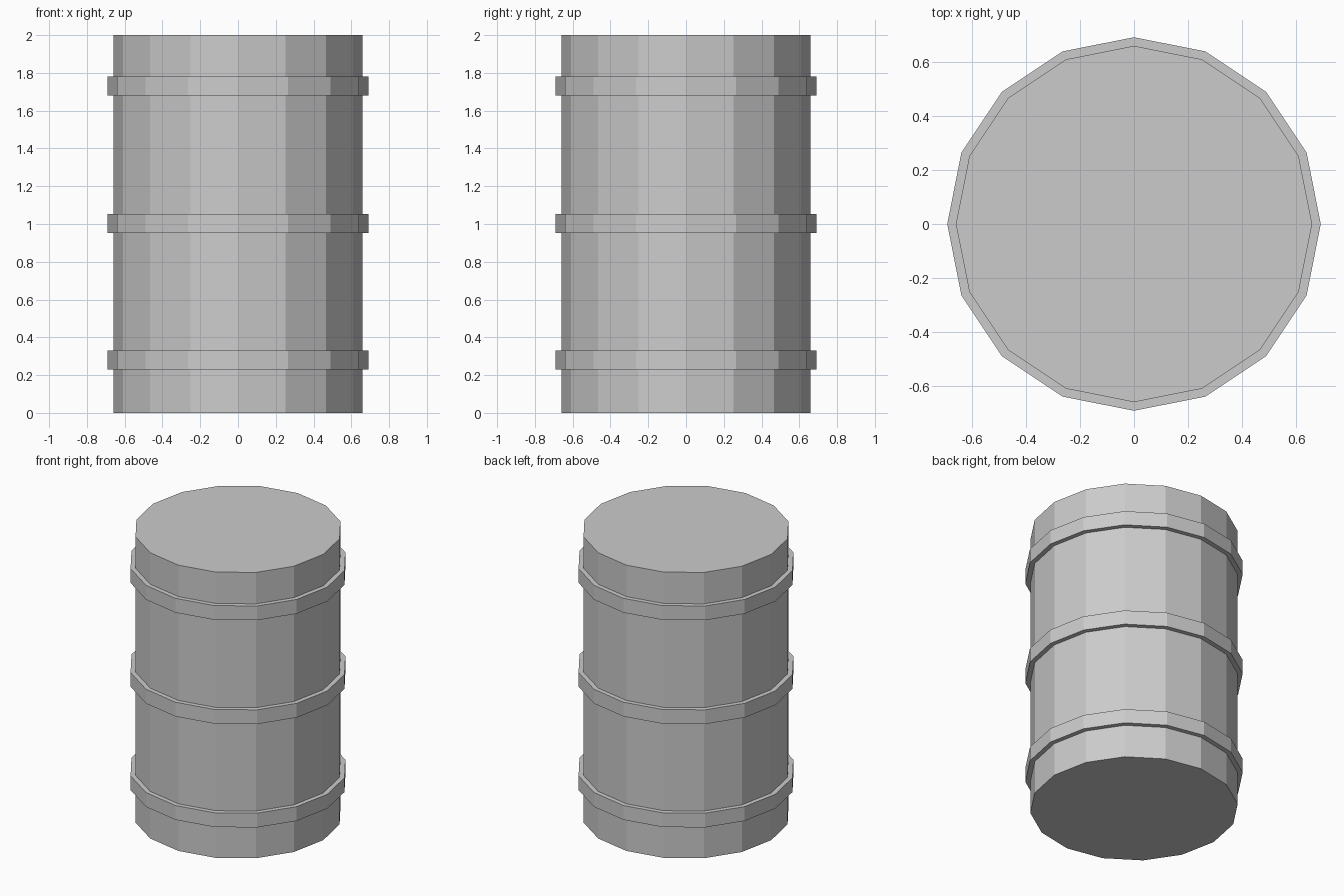
import bpy

cube = bpy.data.objects.get("Cube")
if cube:
    bpy.data.objects.remove(cube, do_unlink=True)

SIDES = 16
GREY = (0.6, 0.6, 0.6, 1.0)

steel = bpy.data.materials.new("grey_steel")
steel.use_nodes = True
steel.diffuse_color = GREY
steel.node_tree.nodes["Principled BSDF"].inputs["Base Color"].default_value = GREY


def drum_section(name, radius, bottom, top):
    """Flat-shaded closed cylinder between two heights."""
    bpy.ops.mesh.primitive_cylinder_add(
        vertices=SIDES, radius=radius, depth=top - bottom,
        location=(0, 0, (bottom + top) / 2))
    section = bpy.context.object
    section.name = name
    section.data.materials.append(steel)
    return section


def hoop(name, inner, outer, centre, height):
    """Flat-sided ring swept from a rectangular profile."""
    low, high = centre - height / 2, centre + height / 2
    ring = drum_section(name, outer, low, high)
    # Remove the caps, then thicken the wall inward
    mesh = ring.data
    bm = bmesh.new()
    bm.from_mesh(mesh)
    caps = [f for f in bm.faces if abs(f.normal.z) > 0.5]
    bmesh.ops.delete(bm, geom=caps, context="FACES_ONLY")
    bm.to_mesh(mesh)
    bm.free()
    wall = ring.modifiers.new("wall", "SOLIDIFY")
    wall.thickness = outer - inner
    wall.offset = -1
    wall.use_even_offset = True


import bmesh

# Drum body with flat lid and base
drum_section("barrel_body", 0.66, 0, 2)

# Three raised hoops, slightly sunk into the body
for label, height in (("lower", 0.28), ("middle", 1.003), ("upper", 1.73)):
    hoop(label + "_hoop", 0.65, 0.692, height, 0.1)
